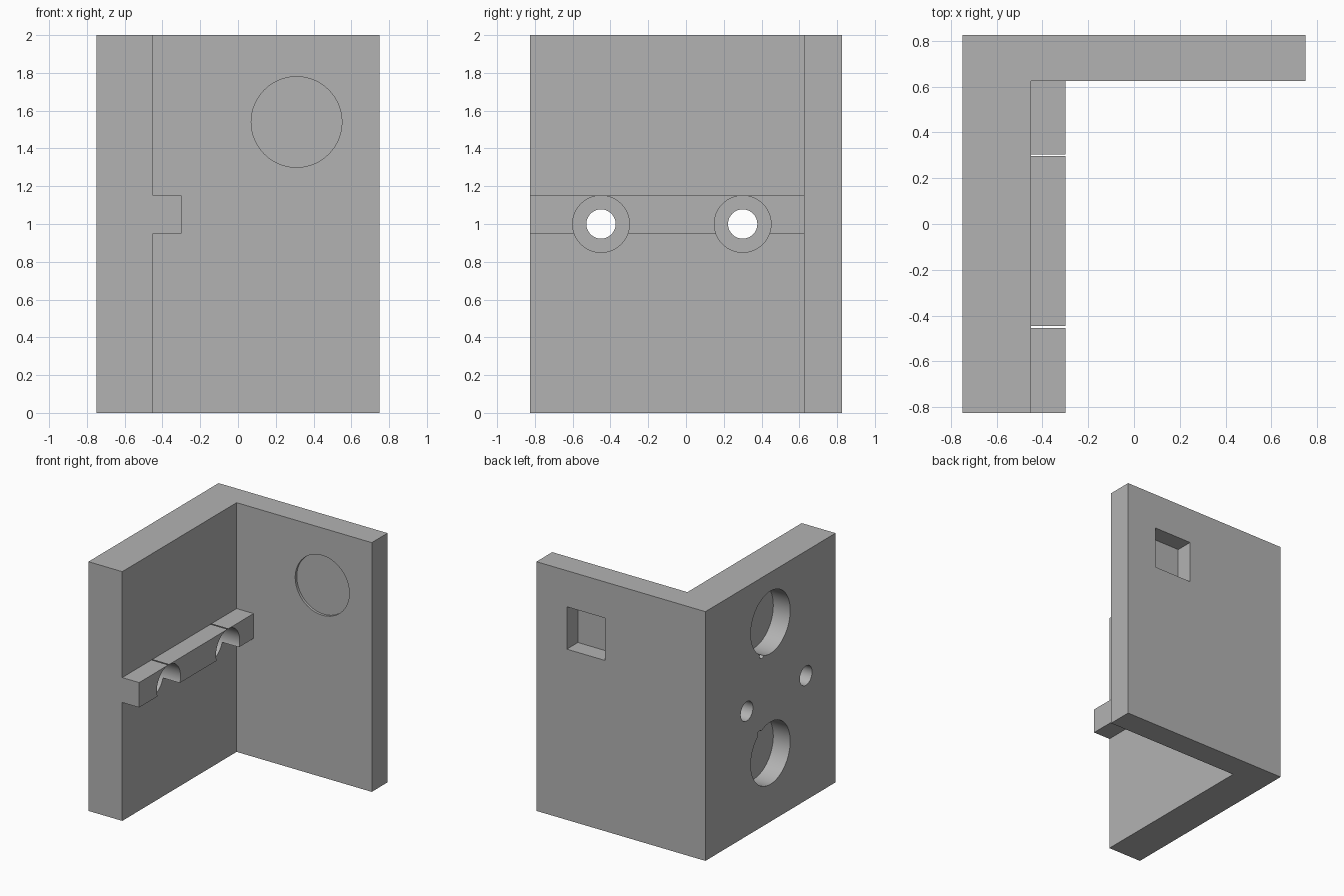
import bpy
import math
from mathutils import Matrix, Vector

if "Cube" in bpy.data.objects:
    bpy.data.objects.remove(bpy.data.objects["Cube"], do_unlink=True)

grey = bpy.data.materials.new("plain_grey")
grey.use_nodes = True
GREY = (0.45, 0.45, 0.45, 1)
grey.diffuse_color = GREY
grey.node_tree.nodes["Principled BSDF"].inputs["Base Color"].default_value = GREY


def prism(name, outline, z0, z1):
    """Extrude a plan outline from z0 to z1."""
    n = len(outline)
    verts = [(x, y, z) for z in (z0, z1) for x, y in outline]
    faces = [list(range(n))[::-1], list(range(n, 2 * n))]
    faces += [(i, (i + 1) % n, n + (i + 1) % n, n + i) for i in range(n)]
    mesh = bpy.data.meshes.new(name)
    mesh.from_pydata(verts, [], faces)
    mesh.materials.append(grey)
    obj = bpy.data.objects.new(name, mesh)
    bpy.context.collection.objects.link(obj)
    return obj


def box(name, x0, x1, y0, y1, z0, z1):
    return prism(name, [(x0, y0), (x1, y0), (x1, y1), (x0, y1)], z0, z1)


def cylinder(name, start, end, radius):
    """Round bar between two points."""
    ring = [(radius * math.cos(math.tau * i / 64), radius * math.sin(math.tau * i / 64))
            for i in range(64)]
    axis = Vector(end) - Vector(start)
    obj = prism(name, ring, 0, axis.length)
    turn = axis.to_track_quat("Z", "Y").to_matrix().to_4x4()
    obj.data.transform(Matrix.Translation(start) @ turn)
    return obj


def combine(target, other, operation):
    mod = target.modifiers.new(other.name, "BOOLEAN")
    mod.operation = operation
    mod.solver = "EXACT"
    mod.object = other
    bpy.context.view_layer.objects.active = target
    bpy.ops.object.modifier_apply(modifier=mod.name)
    bpy.data.objects.remove(other, do_unlink=True)


# Corner bracket: thick side wall and back wall
bracket = prism("corner_bracket", [(-0.75, -0.825), (-0.45, -0.825), (-0.45, 0.625),
                                   (0.75, 0.625), (0.75, 0.825), (-0.75, 0.825)], 0, 2)

# Rail along the inner side wall, sunk into both walls
combine(bracket, box("rail", -0.5, -0.3, -0.825, 0.7, 0.95, 1.15), "UNION")

# Screw holes with wide counterbores through the rail
for y in (-0.45, 0.3):
    combine(bracket, cylinder("screw_hole", (-0.9, y, 1), (-0.2, y, 1), 0.0775), "DIFFERENCE")
    combine(bracket, cylinder("counterbore", (-0.55, y, 1), (-0.2, y, 1), 0.1502), "DIFFERENCE")

# Round pockets in the outer side wall, each with a small notch towards the screw hole
for z in (1.6, 0.55):
    combine(bracket, cylinder("round_pocket", (-0.9, 0, z), (-0.6, 0, z), 0.25), "DIFFERENCE")
    reach = (Vector((0, 0.3, 1)) - Vector((0, 0, z))).normalized() * 0.25
    notch = cylinder("notch", (-0.9, reach.y, z + reach.z), (-0.6, reach.y, z + reach.z), 0.025)
    combine(bracket, notch, "DIFFERENCE")

# Shallow disc recess inside the back wall, square pocket behind it
combine(bracket, cylinder("disc_recess", (0.31, 0.5, 1.54), (0.31, 0.645, 1.54), 0.24), "DIFFERENCE")
combine(bracket, box("square_pocket", 0.14, 0.48, 0.685, 0.9, 1.37, 1.71), "DIFFERENCE")

# Smooth bores, sharp edges
bpy.ops.object.select_all(action="DESELECT")
bracket.select_set(True)
bpy.context.view_layer.objects.active = bracket
bpy.ops.object.shade_smooth_by_angle(angle=math.radians(30))
